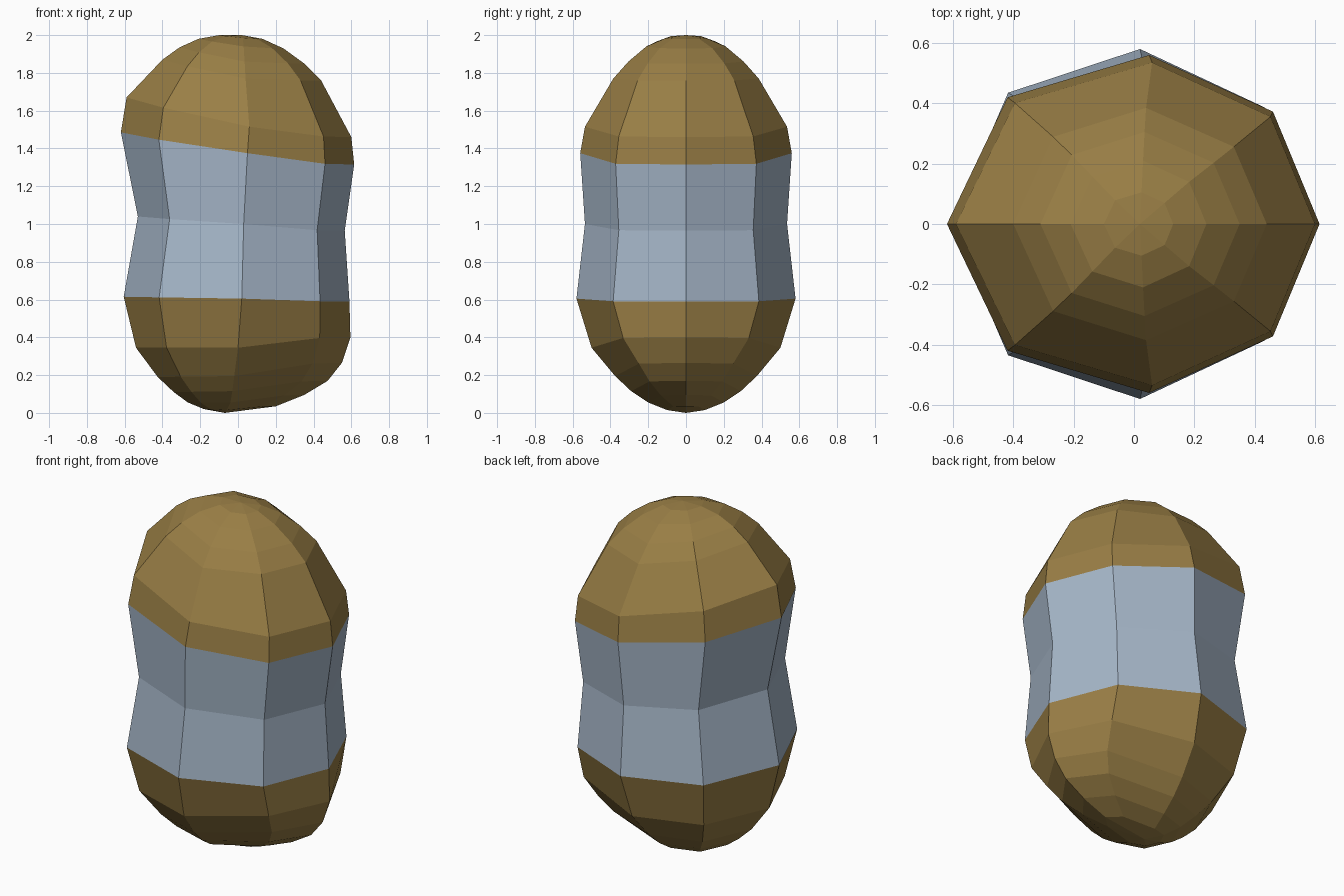
import bpy

if "Cube" in bpy.data.objects:
    bpy.data.objects.remove(bpy.data.objects["Cube"])


def material(name, color):
    m = bpy.data.materials.new(name)
    m.diffuse_color = color
    m.use_nodes = True
    m.node_tree.nodes["Principled BSDF"].inputs["Base Color"].default_value = m.diffuse_color
    return m


def ring(xl, zl, xm, ym, zm, xr, zr):
    """Skewed octagon from its left, side and right corners, mirrored in y."""
    dl = (xm + 0.70 * (xl - xm), 0.75 * ym, zm + 0.65 * (zl - zm))
    dr = (xm + 0.727 * (xr - xm), 0.665 * ym, zm + 0.94 * (zr - zm))
    back = [dr, (xm, ym, zm), dl]
    front = [(x, -y, z) for x, y, z in reversed(back)]
    return [(xr, 0, zr)] + back + [(xl, 0, zl)] + front


def shell(name, rows, mat, bottom=None, top=None):
    """Flat-faced skin through stacked rings, optionally closed to a tip."""
    verts = [v for r in rows for v in ring(*r)]
    faces = []
    for k in range(len(rows) - 1):
        for i in range(8):
            a, b = k * 8 + i, k * 8 + (i + 1) % 8
            faces.append((a, b, b + 8, a + 8))
    if bottom:
        verts.append(bottom)
        faces += [(len(verts) - 1, (i + 1) % 8, i) for i in range(8)]
    if top:
        s = (len(rows) - 1) * 8
        verts.append(top)
        faces += [(s + i, s + (i + 1) % 8, len(verts) - 1) for i in range(8)]
    me = bpy.data.meshes.new(name)
    me.from_pydata(verts, [], faces)
    me.materials.append(mat)
    ob = bpy.data.objects.new(name, me)
    bpy.context.collection.objects.link(ob)
    return ob


brown = material("brown", (0.32, 0.21, 0.06, 1))
steel = material("blue_grey", (0.38, 0.47, 0.58, 1))

# Shared seams: left x,z / side x,y,z / right x,z
low_seam = (-0.605, 0.615, 0.02, 0.58, 0.605, 0.59, 0.59)
waist = (-0.53, 1.04, 0.03, 0.535, 1.00, 0.565, 0.965)
high_seam = (-0.62, 1.485, 0.05, 0.56, 1.375, 0.615, 1.315)

# Rounded base
shell("lower_cap", [
    (-0.18, 0.02, -0.06, 0.10, 0.015, 0.20, 0.035),
    (-0.265, 0.055, -0.04, 0.20, 0.055, 0.35, 0.095),
    (-0.34, 0.11, -0.03, 0.29, 0.115, 0.475, 0.17),
    (-0.425, 0.19, -0.02, 0.375, 0.195, 0.55, 0.265),
    (-0.54, 0.345, 0.0, 0.50, 0.345, 0.595, 0.40),
    low_seam], brown, bottom=(-0.07, 0, 0))

# Pinched middle
shell("middle_band", [low_seam, waist, high_seam], steel)

# Slanted dome
shell("upper_cap", [
    high_seam,
    (-0.59, 1.67, 0.06, 0.535, 1.515, 0.60, 1.46),
    (-0.40, 1.87, 0.04, 0.385, 1.77, 0.44, 1.76),
    (-0.31, 1.935, 0.035, 0.305, 1.86, 0.35, 1.85),
    (-0.21, 1.98, 0.03, 0.21, 1.94, 0.24, 1.93),
    (-0.10, 2.0, 0.025, 0.105, 1.985, 0.13, 1.98)],
    brown, top=(0.02, 0, 2.0))
